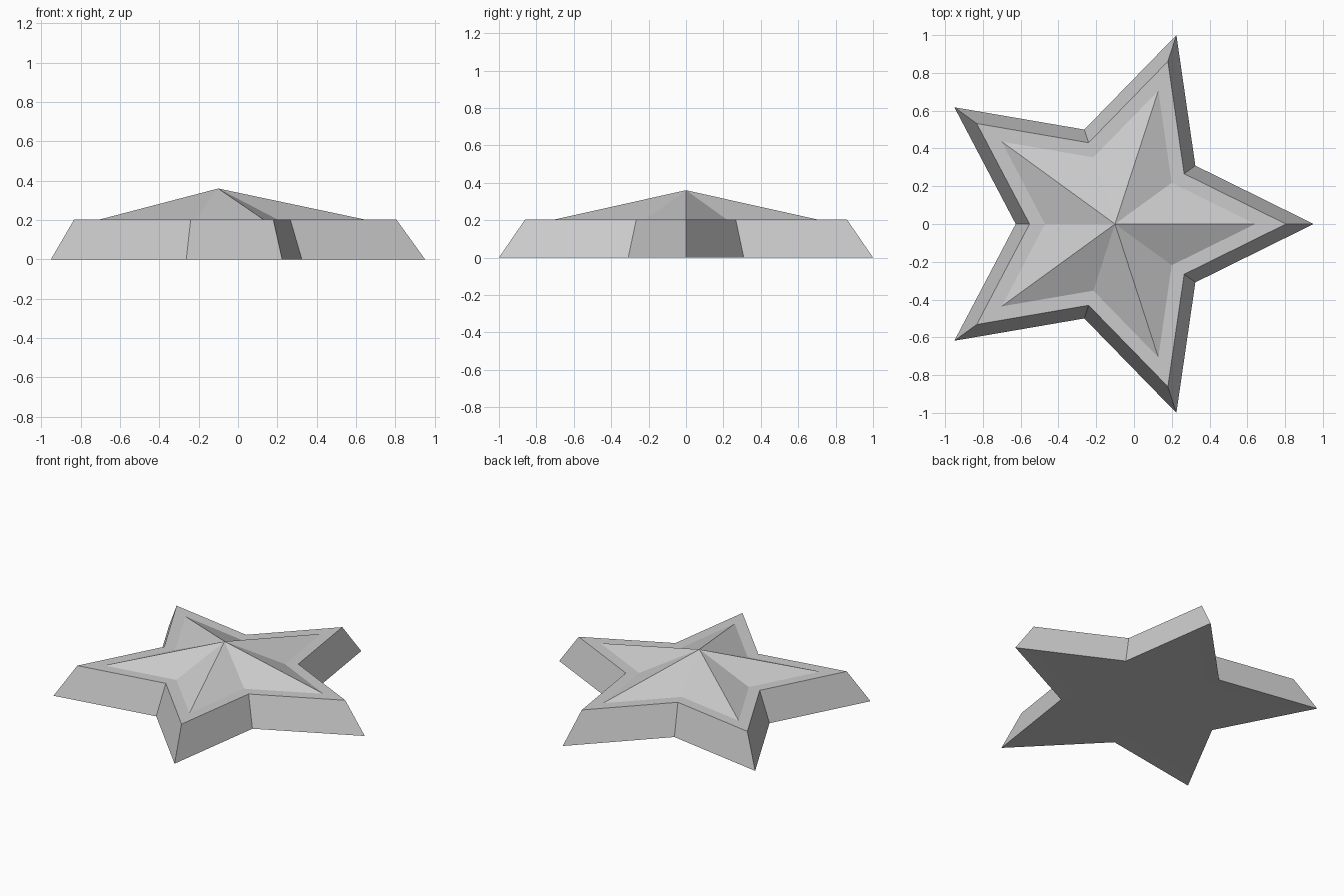
import bpy, bmesh
from math import sin, cos, pi

if "Cube" in bpy.data.objects:
    bpy.data.objects.remove(bpy.data.objects["Cube"])

R = 1.0515          # tip radius; notches sit at half of it
CX = 0.951 - R      # star centre, so the bounds are centred on x = 0

bm = bmesh.new()


def star_ring(tip, notch, z):
    return [bm.verts.new((CX + r * cos(i * pi / 5), r * sin(i * pi / 5), z))
            for i in range(10) for r in [notch if i % 2 else tip]]


def bridge(a, b):
    for i in range(10):
        j = (i + 1) % 10
        bm.faces.new((a[i], a[j], b[j], b[i]))


def fan(ring, z):
    c = bm.verts.new((CX, 0, z))
    for i in range(10):
        bm.faces.new((ring[i], ring[(i + 1) % 10], c))


# underside inset, base edge, sloped rim top, foot of the faceted peak
rings = [star_ring(*p) for p in (
    (0.81 * R, 0.405 * R, 0.002),
    (R, R / 2, 0.0),
    (0.905, 0.4525, 0.203),
    (0.742, 0.371, 0.203))]
for a, b in zip(rings, rings[1:]):
    bridge(a, b)
fan(rings[-1], 0.36)   # faceted peak
fan(rings[0], 0.002)   # underside

bmesh.ops.recalc_face_normals(bm, faces=bm.faces)
mesh = bpy.data.meshes.new("faceted_star")
bm.to_mesh(mesh)
bm.free()
bpy.context.collection.objects.link(bpy.data.objects.new("faceted_star", mesh))
